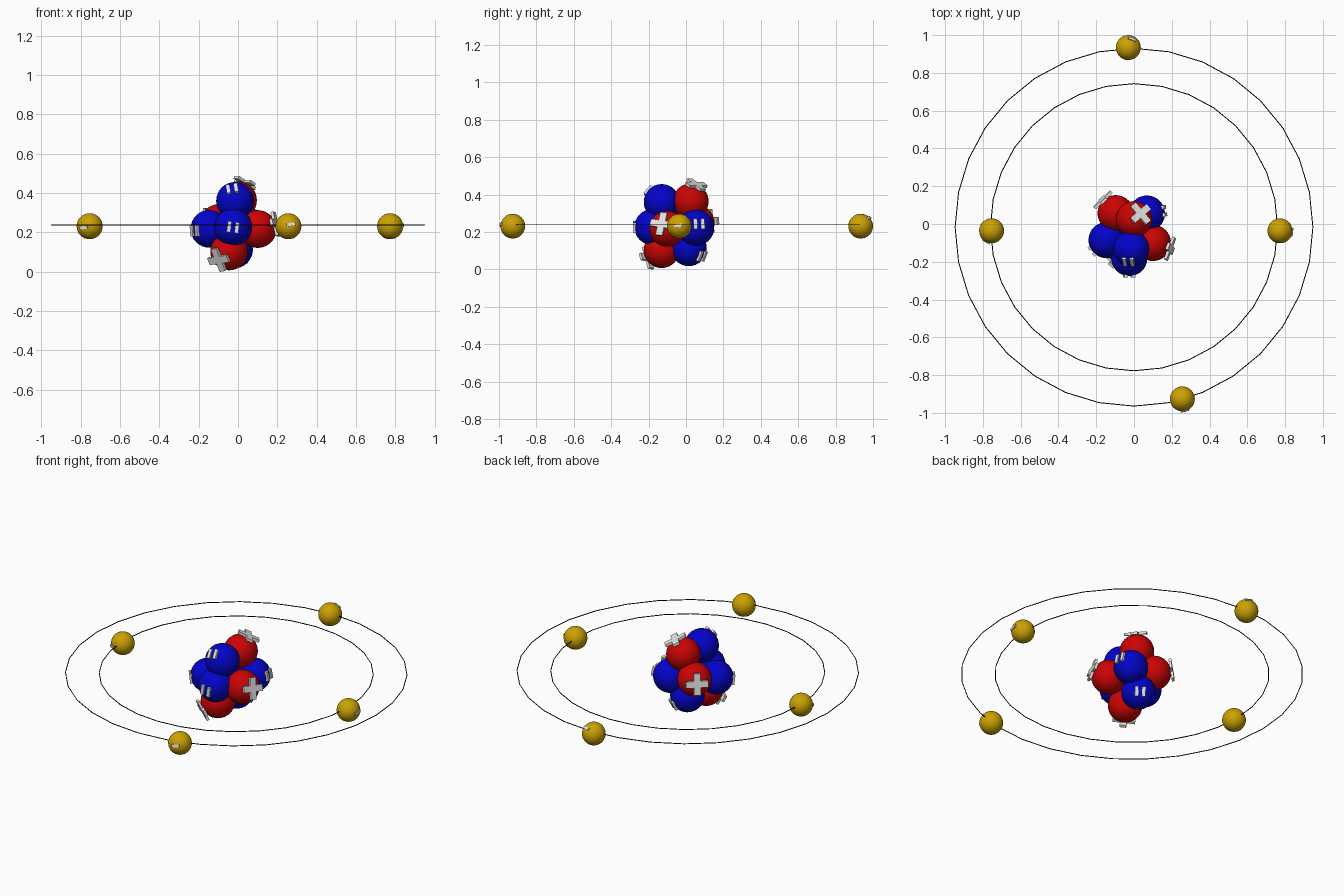
import bpy
from math import radians
from mathutils import Vector, Quaternion

if "Cube" in bpy.data.objects:
    bpy.data.objects.remove(bpy.data.objects["Cube"], do_unlink=True)


def material(name, rgb):
    mat = bpy.data.materials.new(name)
    mat.use_nodes = True
    mat.diffuse_color = (*rgb, 1)
    mat.node_tree.nodes["Principled BSDF"].inputs["Base Color"].default_value = (*rgb, 1)
    return mat


RED = material("red", (0.6, 0.001, 0.001))
BLUE = material("blue", (0.001, 0.001, 0.6))
GOLD = material("gold", (0.6, 0.36, 0.001))
GREY = material("light grey", (0.78, 0.78, 0.78))
BLACK = material("black", (0.001, 0.001, 0.001))


def finish(name, mat):
    obj = bpy.context.object
    obj.name = name
    obj.data.materials.append(mat)
    bpy.ops.object.shade_smooth()


def ball(name, centre, radius, mat):
    bpy.ops.mesh.primitive_uv_sphere_add(segments=32, ring_count=16, radius=radius, location=centre)
    finish(name, mat)


def plate(name, outlines, thickness, centre, direction, reach, spin):
    """Raised flat mark facing outward from a ball."""
    mesh = bpy.data.meshes.new(name)
    verts, faces = [], []
    for loop in outlines:
        n, start = len(loop), len(verts)
        for z in (-thickness / 2, thickness / 2):
            verts += [(x, y, z) for x, y in loop]
        faces.append([start + i for i in reversed(range(n))])
        faces.append([start + n + i for i in range(n)])
        for i in range(n):
            j = (i + 1) % n
            faces.append([start + i, start + j, start + n + j, start + n + i])
    mesh.from_pydata(verts, [], faces)
    mesh.materials.append(GREY)
    obj = bpy.data.objects.new(name, mesh)
    bpy.context.collection.objects.link(obj)
    out = Vector(direction).normalized()
    obj.location = Vector(centre) + out * reach
    obj.rotation_mode = 'QUATERNION'
    obj.rotation_quaternion = out.to_track_quat('Z', 'Y') @ Quaternion((0, 0, 1), radians(spin))


def bar(x, w, h):
    return [(x - w, -h), (x + w, -h), (x + w, h), (x - w, h)]


def cross(a, b):
    return [(-b, -a), (b, -a), (b, -b), (a, -b), (a, b), (b, b),
            (b, a), (-b, a), (-b, b), (-a, b), (-a, -b), (-b, -b)]


PLUS = [cross(0.063, 0.019)]
TWIN = [bar(-0.02, 0.01, 0.028), bar(0.02, 0.01, 0.028)]
MINUS = [bar(0, 0.022, 0.008)]

# Nucleus: centre, direction the mark faces, spin of the mark
protons = [
    ((-0.045, -0.13, 0.103), (-0.53, -0.73, -0.42), 8),
    ((0.10, -0.10, 0.217), (0.9, -0.3, 0.25), -8),
    ((0.0, 0.025, 0.363), (0.35, 0.3, 0.9), 0),
    ((-0.097, 0.057, 0.247), (-0.68, 0.71, 0.13), 0),
]
neutrons = [
    ((-0.025, -0.18, 0.226), (0, -1, 0), -8),
    ((-0.015, -0.13, 0.36), (-0.15, -0.75, 0.64), 15),
    ((-0.145, -0.085, 0.218), (-0.78, -0.6, -0.1), 0),
    ((-0.02, 0.015, 0.113), (0.5, 0.75, -0.45), 0),
    ((0.068, 0.055, 0.223), (0.95, 0.15, 0.2), 0),
]
for i, (c, d, s) in enumerate(protons, 1):
    ball(f"proton_{i}", c, 0.096, RED)
    plate(f"proton_mark_{i}", PLUS, 0.015, c, d, 0.099, s)
for i, (c, d, s) in enumerate(neutrons, 1):
    ball(f"neutron_{i}", c, 0.096, BLUE)
    plate(f"neutron_mark_{i}", TWIN, 0.015, c, d, 0.095, s)

# Electrons
HEIGHT = 0.231
electrons = [
    ((-0.754, -0.036), (-0.45, -0.87, -0.1)),
    ((0.773, -0.036), (0.98, -0.1, 0.05)),
    ((0.256, -0.926), (0.2, -0.95, 0.15)),
    ((-0.03, 0.934), (0.3, 0.64, 0.65)),
]
for i, ((x, y), d) in enumerate(electrons, 1):
    ball(f"electron_{i}", (x, y, HEIGHT), 0.066, GOLD)
    plate(f"electron_mark_{i}", MINUS, 0.01, (x, y, HEIGHT), d, 0.064, 8)

# Orbit rings
for name, radius in (("inner_orbit", 0.76), ("outer_orbit", 0.947)):
    bpy.ops.mesh.primitive_torus_add(major_segments=32, minor_segments=6, major_radius=radius,
                                     minor_radius=0.0025, location=(0, -0.017, 0.238))
    finish(name, BLACK)
